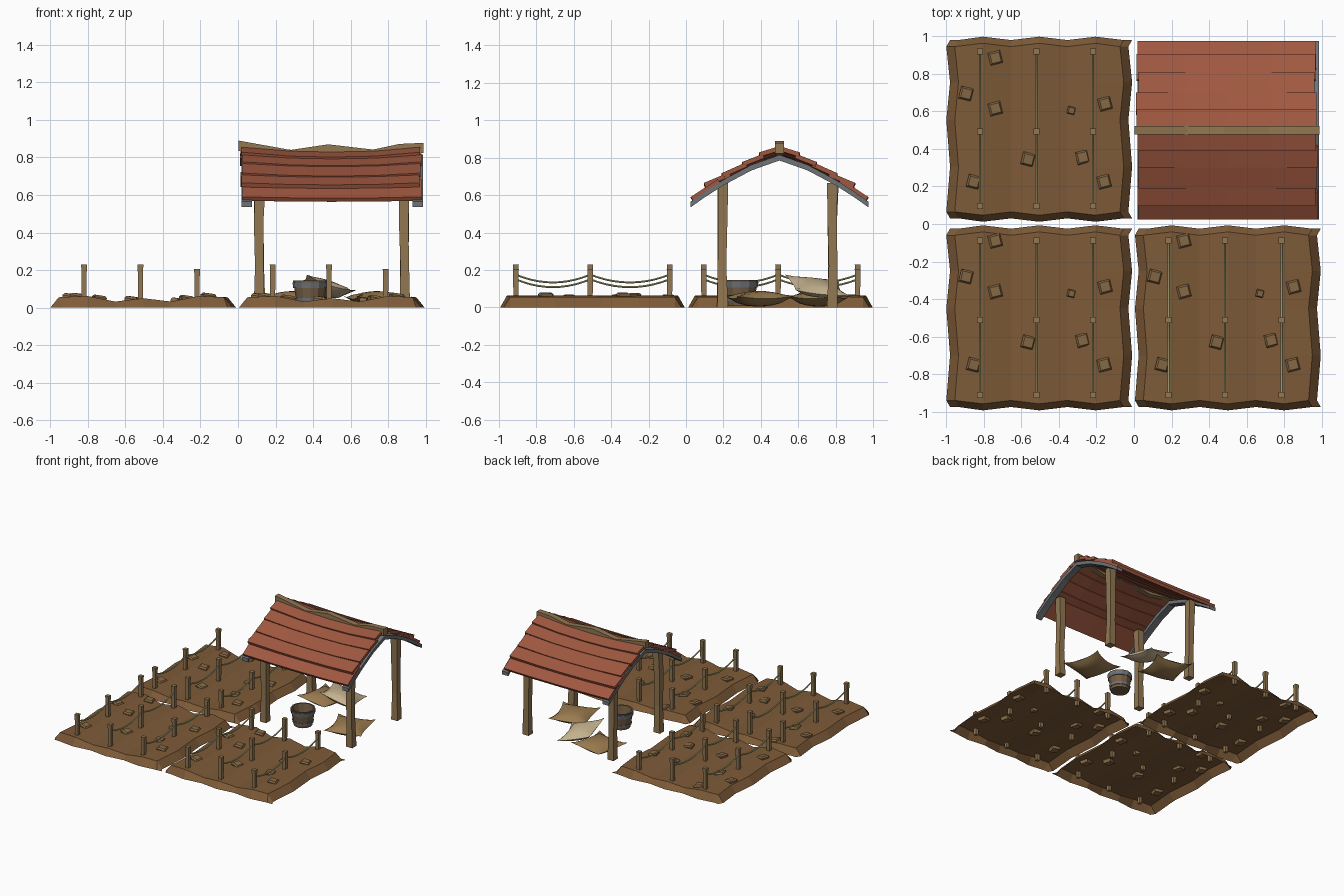
import bpy, bmesh, math, random
from mathutils import Matrix, Vector

if bpy.data.objects.get("Cube"):
    bpy.data.objects.remove(bpy.data.objects["Cube"])
random.seed(4)


def material(name, r, g, b):
    lin = [((c / 255 + 0.055) / 1.055) ** 2.4 for c in (r, g, b)] + [1]
    m = bpy.data.materials.new(name)
    m.use_nodes = True
    m.diffuse_color = lin
    m.node_tree.nodes["Principled BSDF"].inputs["Base Color"].default_value = lin
    return m


SOIL = material("soil brown", 126, 91, 56)
WOOD = material("weathered wood", 146, 119, 82)
CLOD = material("clod brown", 136, 106, 70)
TILE = material("roof red", 160, 88, 64)
IRON = material("iron grey", 112, 115, 119)
ROPE = material("rope straw", 186, 186, 132)
SACK = material("sack tan", 156, 124, 80)
LINEN = material("sack cream", 202, 182, 146)
STAVE = material("bucket wood", 116, 94, 70)


def finish(name, bm, mat, fix=True):
    if fix:
        bmesh.ops.recalc_face_normals(bm, faces=bm.faces)
    mesh = bpy.data.meshes.new(name)
    bm.to_mesh(mesh)
    bm.free()
    mesh.materials.append(mat)
    ob = bpy.data.objects.new(name, mesh)
    bpy.context.collection.objects.link(ob)
    return ob


def loft(bm, rings, caps=True):
    """Skin a list of closed point rings."""
    vs = [[bm.verts.new(p) for p in ring] for ring in rings]
    n = len(vs[0])
    for a, b in zip(vs, vs[1:]):
        for i in range(n):
            bm.faces.new((a[i], a[(i + 1) % n], b[(i + 1) % n], b[i]))
    if caps:
        bm.faces.new(vs[0])
        bm.faces.new(vs[-1])


def square(x, y, z, r):
    return [(x + sx * r, y + sy * r, z) for sx, sy in ((-1, -1), (1, -1), (1, 1), (-1, 1))]


# ---- Garden plots: ridged open soil shell, clods, stakes and ropes ----
XS = (-.485, -.44, -.3, -.15, 0, .15, .3, .44, .485)
HS = (0, .055, .062, .032, .05, .032, .062, .055, 0)
YS = (-.475, -.44, -.2, .05, .25, .44, .475)
CLODS = ((-.235, .41), (-.39, .22), (-.235, .14), (.17, .13), (.35, .165),
         (-.06, -.13), (.23, -.12), (-.35, -.25), (.345, -.25))
STAKES = ((-.315, .23), (-.015, .23), (.287, .205))
STAKE_YS = (-.41, -.012, .413)


def ground(x):
    for i in range(len(XS) - 1):
        if XS[i] <= x <= XS[i + 1]:
            t = (x - XS[i]) / (XS[i + 1] - XS[i])
            return HS[i] + t * (HS[i + 1] - HS[i])
    return 0


def plot(label, cx, cy, clod_shift):
    bm = bmesh.new()
    grid = []
    for j, y in enumerate(YS):
        row = []
        for i, x in enumerate(XS):
            rim = j in (0, len(YS) - 1)
            px, py = x, y
            if abs(y) > .4:
                py += math.copysign(.018 if i in (2, 4, 6) else 0, y)
            if abs(x) > .4:
                px += .01 * (-1) ** j
            row.append(bm.verts.new((cx + px, cy + py, 0 if rim else HS[i])))
        grid.append(row)
    for a, b in zip(grid, grid[1:]):
        for i in range(len(XS) - 1):
            bm.faces.new((a[i], a[i + 1], b[i + 1], b[i]))
    finish(label + "_soil_bed", bm, SOIL, fix=False)

    bm = bmesh.new()
    for k, (x, y) in enumerate(CLODS):
        r = .02 if k == 3 else .034
        z = ground(x)
        turn = Matrix.Rotation(.25 * (-1) ** k, 3, 'Z') @ Matrix.Rotation(.15, 3, 'Y')
        at = Vector((cx + x, cy + y + clod_shift, z))
        loft(bm, [[at + turn @ Vector(p) for p in square(0, 0, h, r * s)]
                  for h, s in ((-.02, .9), (.005, 1), (.016, .75))])
    finish(label + "_clods", bm, CLOD)

    stakes, ropes = bmesh.new(), bmesh.new()
    for x, top in STAKES:
        for y in STAKE_YS:
            loft(stakes, [square(cx + x, cy + y, z, r)
                          for z, r in ((.01, .013), (top - .04, .014), (top, .016))])
        for a, b in zip(STAKE_YS, STAKE_YS[1:]):
            rings = []
            for i in range(11):
                t = i / 10
                z = top - .055 - .042 * (1 - (2 * t - 1) ** 2)
                y = cy + a + t * (b - a)
                rings.append([(cx + x + .006 * math.cos(q * math.pi / 3), y,
                               z + .006 * math.sin(q * math.pi / 3)) for q in range(6)])
            loft(ropes, rings)
    finish(label + "_stakes", stakes, WOOD)
    finish(label + "_ropes", ropes, ROPE)


plot("back_right_plot", -.505, .505, -.03)
plot("front_right_plot", -.505, -.5, 0)
plot("front_left_plot", .5, -.5, 0)

# ---- Shed posts ----
for x, side in ((.115, "right"), (.885, "left")):
    for y, end in ((.195, "front"), (.785, "back")):
        bm = bmesh.new()
        loft(bm, [square(x + random.uniform(-.006, .006), y + random.uniform(-.004, .004), z, r)
                  for z, r in ((0, .028), (.22, .023), (.45, .025), (.665, .028))])
        finish(f"{end}_{side}_shed_post", bm, WOOD)

# ---- Curved iron rafters at both ends ----
HALF = ((.475, .535), (.4, .588), (.3, .652), (.15, .732), (0, .785))
ARCH = [(.5 - d, z) for d, z in HALF] + [(.5 + d, z) for d, z in HALF[-2::-1]]
for x0, x1, side in ((.018, .075, "right"), (.93, .985, "left")):
    bm = bmesh.new()
    loft(bm, [[(x0, y, z), (x1, y, z), (x1, y, z + .03), (x0, y, z + .03)] for y, z in ARCH])
    finish(side + "_rafter", bm, IRON)

# ---- Overlapping roof boards, sagging in the middle ----
BOARDS = ((.475, .59, .33, .685), (.405, .665, .27, .722), (.31, .717, .18, .775),
          (.2, .777, .09, .82), (.11, .828, 0, .862))
SAG = ((0, 0), (.27, -.8), (.5, -1), (.75, -.8), (1, 0))
for sign, side in ((-1, "front"), (1, "back")):
    bm = bmesh.new()
    for k, (d0, z0, d1, z1) in enumerate(BOARDS):
        out = Vector((z1 - z0, d0 - d1)).normalized() * .024
        left, right = .018 + random.uniform(-.008, .008), .972 + random.uniform(-.01, .008)
        rings = []
        for t, s in SAG:
            x, dz = left + t * (right - left), s * (.006 + .005 * k)
            section = ((d0, z0), (d1, z1), (d1 - out.x, z1 - out.y), (d0 - out.x, z0 - out.y))
            rings.append([(x, .5 + sign * d, z + dz) for d, z in section])
        loft(bm, rings)
    finish(side + "_roof_boards", bm, TILE)

# ---- Wavy ridge beam ----
bm = bmesh.new()
loft(bm, [[(x, .477, z - .055), (x, .523, z - .055), (x, .523, z), (x, .477, z)]
          for x, z in ((.003, .89), (.28, .84), (.48, .87), (.72, .842), (.86, .872), (.988, .878))])
finish("ridge_beam", bm, WOOD)


# ---- Bucket with iron hoops ----
def circle(r, z):
    return [(.385 + r * math.cos(a * math.pi / 6), .292 + r * math.sin(a * math.pi / 6), z)
            for a in range(12)]


bm = bmesh.new()
loft(bm, [circle(*p) for p in ((.07, .008), (.092, .145), (.08, .145), (.062, .03))])
finish("bucket", bm, STAVE)
bm = bmesh.new()
for z0, z1 in ((.03, .05), (.105, .135)):
    r0, r1 = (.073 + .16 * (z - .008) for z in (z0, z1))
    loft(bm, [circle(r0 - .01, z0), circle(r0 + .002, z0), circle(r1 + .002, z1),
              circle(r1 - .01, z1)], caps=False)
finish("bucket_hoops", bm, IRON)


# ---- Stuffed sacks: two bulged sheets joined at a pinched seam ----
def sack(name, mat, loc, rot, size, thick):
    bm = bmesh.new()
    for sign in (1, -1):
        grid = bmesh.ops.create_grid(bm, x_segments=8, y_segments=8, size=1)["verts"]
        for v in grid:
            u, w = v.co.x, v.co.y
            bulge = max(0, (1 - u * u) * (1 - w * w)) ** .55
            v.co = (u * size[0] * (.86 + .14 * w * w), w * size[1] * (.86 + .14 * u * u),
                    sign * thick * bulge + .015 * u * u * w * w)
    bmesh.ops.remove_doubles(bm, verts=bm.verts, dist=.0005)
    ob = finish(name, bm, mat)
    ob.location, ob.rotation_euler = loc, rot
    bpy.ops.object.select_all(action='DESELECT')
    ob.select_set(True)
    bpy.context.view_layer.objects.active = ob
    bpy.ops.object.shade_smooth_by_angle(angle=math.radians(40))


sack("front_sack", SACK, (.74, .39, .046), (0, 0, .25), (.15, .16), .042)
sack("back_sack", SACK, (.29, .71, .046), (0, 0, -.2), (.15, .15), .042)
sack("leaning_sack", LINEN, (.46, .7, .105), (-.1, .3, .2), (.14, .15), .042)
